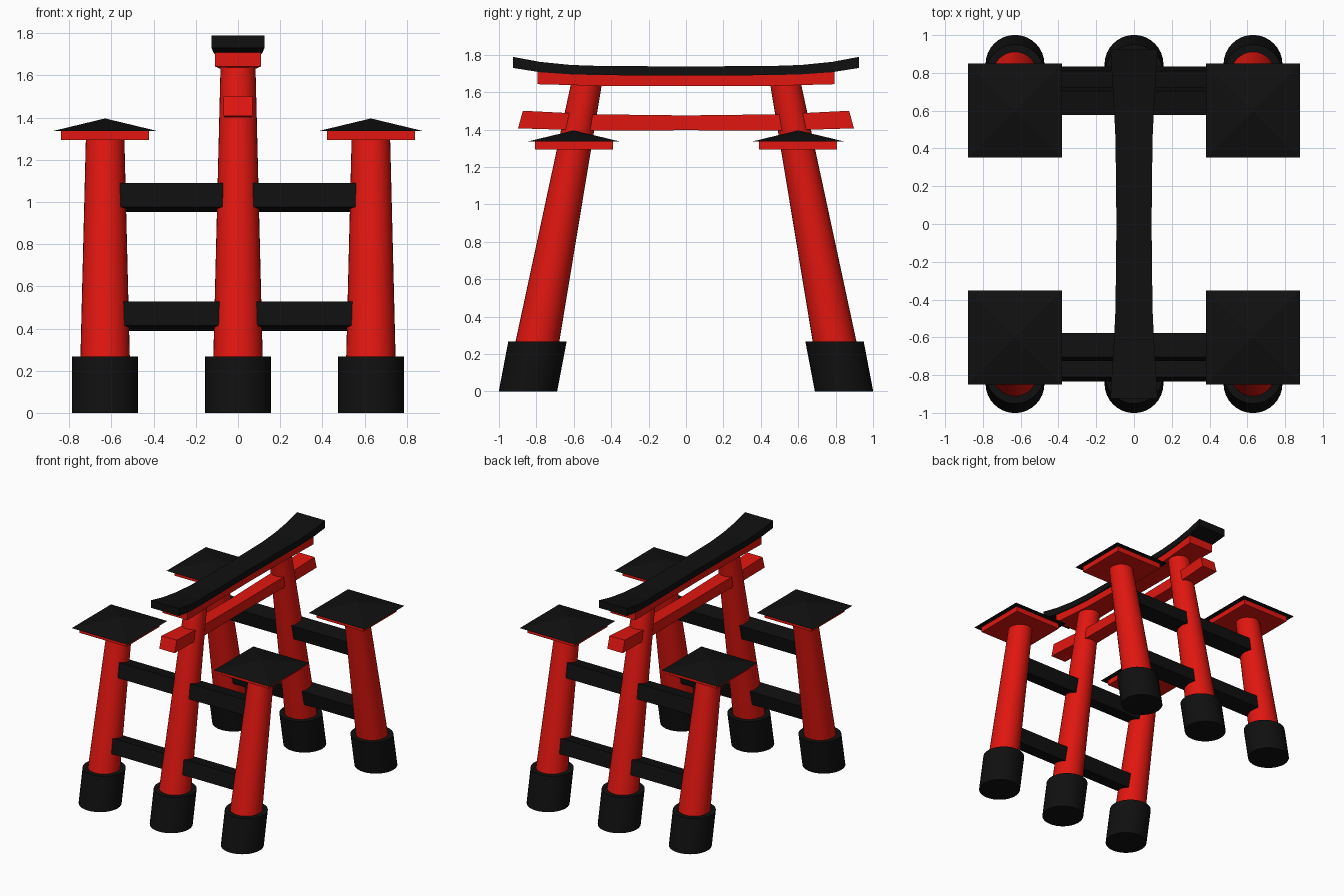
import bpy, bmesh, math
from mathutils import Matrix

if "Cube" in bpy.data.objects:
    bpy.data.objects.remove(bpy.data.objects["Cube"])


def material(name, color):
    m = bpy.data.materials.new(name)
    m.diffuse_color = color
    m.use_nodes = True
    m.node_tree.nodes["Principled BSDF"].inputs["Base Color"].default_value = m.diffuse_color
    return m


RED = material("red_paint", (0.75, 0.008, 0.005, 1))
BLACK = material("black_paint", (0.005, 0.005, 0.005, 1))
LEAN = 0.19          # inward lean of the posts, y per unit of z
SIDE_X = 0.63        # x offset of the outer posts


def post_y(z):
    return 0.845 - LEAN * z


def finish(bm, name, mat, smooth=False):
    bmesh.ops.recalc_face_normals(bm, faces=bm.faces)
    me = bpy.data.meshes.new(name)
    bm.to_mesh(me)
    bm.free()
    me.materials.append(mat)
    ob = bpy.data.objects.new(name, me)
    bpy.context.collection.objects.link(ob)
    if smooth:
        bpy.ops.object.select_all(action='DESELECT')
        ob.select_set(True)
        bpy.context.view_layer.objects.active = ob
        bpy.ops.object.shade_smooth_by_angle(angle=math.radians(35))
    return ob


def leaning_cylinder(name, x, side, z0, z1, r0, r1, mat):
    # level-cut cylinder, sheared so it leans towards the middle
    bm = bmesh.new()
    bmesh.ops.create_cone(bm, cap_ends=True, segments=32, radius1=r0, radius2=r1, depth=z1 - z0)
    for v in bm.verts:
        v.co.z += (z0 + z1) / 2
        v.co.x += x
        v.co.y += side * post_y(v.co.z)
    finish(bm, name, mat, True)


def box(name, center, size, mat, tilt=0):
    bm = bmesh.new()
    bmesh.ops.create_cube(bm, size=1, matrix=Matrix.Translation(center)
                          @ Matrix.Rotation(tilt, 4, 'X') @ Matrix.Diagonal((*size, 1)))
    finish(bm, name, mat)


def beam(name, half, mat):
    # loft along y; each section is (y_bottom, y_top, z_bottom, z_top, half_width)
    sections = [(-a, -b, c, d, w) for a, b, c, d, w in half[:0:-1]] + half
    bm = bmesh.new()
    rings = [[bm.verts.new(p) for p in ((-w, a, lo), (w, a, lo), (w, b, hi), (-w, b, hi))]
             for a, b, lo, hi, w in sections]
    for r, s in zip(rings, rings[1:]):
        for i in range(4):
            j = (i + 1) % 4
            bm.faces.new((r[i], r[j], s[j], s[i]))
    bm.faces.new(rings[0])
    bm.faces.new(rings[-1])
    finish(bm, name, mat)


for side in (-1, 1):
    # posts and their footings
    for x in (-SIDE_X, 0, SIDE_X):
        top = 1.66 if x == 0 else 1.30
        leaning_cylinder("footing", x, side, 0, 0.267, 0.156, 0.156, BLACK)
        leaning_cylinder("post", x, side, 0.2, top, 0.1236 - 0.0248 * 0.2,
                         0.1236 - 0.0248 * top, RED)
    # rails joining each row of three posts
    for z in (0.459, 1.021):
        for sx in (-1, 1):
            box("rail", (sx * SIDE_X / 2, side * post_y(z), z), (0.56, 0.13, 0.117),
                BLACK, side * math.atan(LEAN))
    # caps on the outer posts
    for x in (-SIDE_X, SIDE_X):
        box("cap_plate", (x, side * 0.6, 1.315), (0.417, 0.417, 0.042), RED)
        bm = bmesh.new()
        bmesh.ops.create_cone(bm, cap_ends=True, segments=4, radius1=0.249 * math.sqrt(2),
                              radius2=0, depth=0.06,
                              matrix=Matrix.Translation((x, side * 0.6, 1.366))
                              @ Matrix.Rotation(math.pi / 4, 4, 'Z'))
        finish(bm, "cap_roof", BLACK)

# lower tie beam, under-lintel and curved top lintel
beam("tie_beam", [(0, 0, 1.397, 1.476, 0.052), (0.5, 0.5, 1.395, 1.482, 0.057),
                  (0.898, 0.872, 1.407, 1.501, 0.068)], RED)
beam("under_lintel", [(0, 0, 1.632, 1.695, 0.083), (0.45, 0.45, 1.634, 1.698, 0.09),
                      (0.795, 0.795, 1.643, 1.709, 0.11)], RED)
beam("top_lintel", [(0, 0, 1.69, 1.738, 0.093), (0.45, 0.45, 1.691, 1.74, 0.098),
                    (0.62, 0.62, 1.696, 1.746, 0.106), (0.78, 0.78, 1.707, 1.762, 0.116),
                    (0.925, 0.925, 1.73, 1.789, 0.125)], BLACK)
